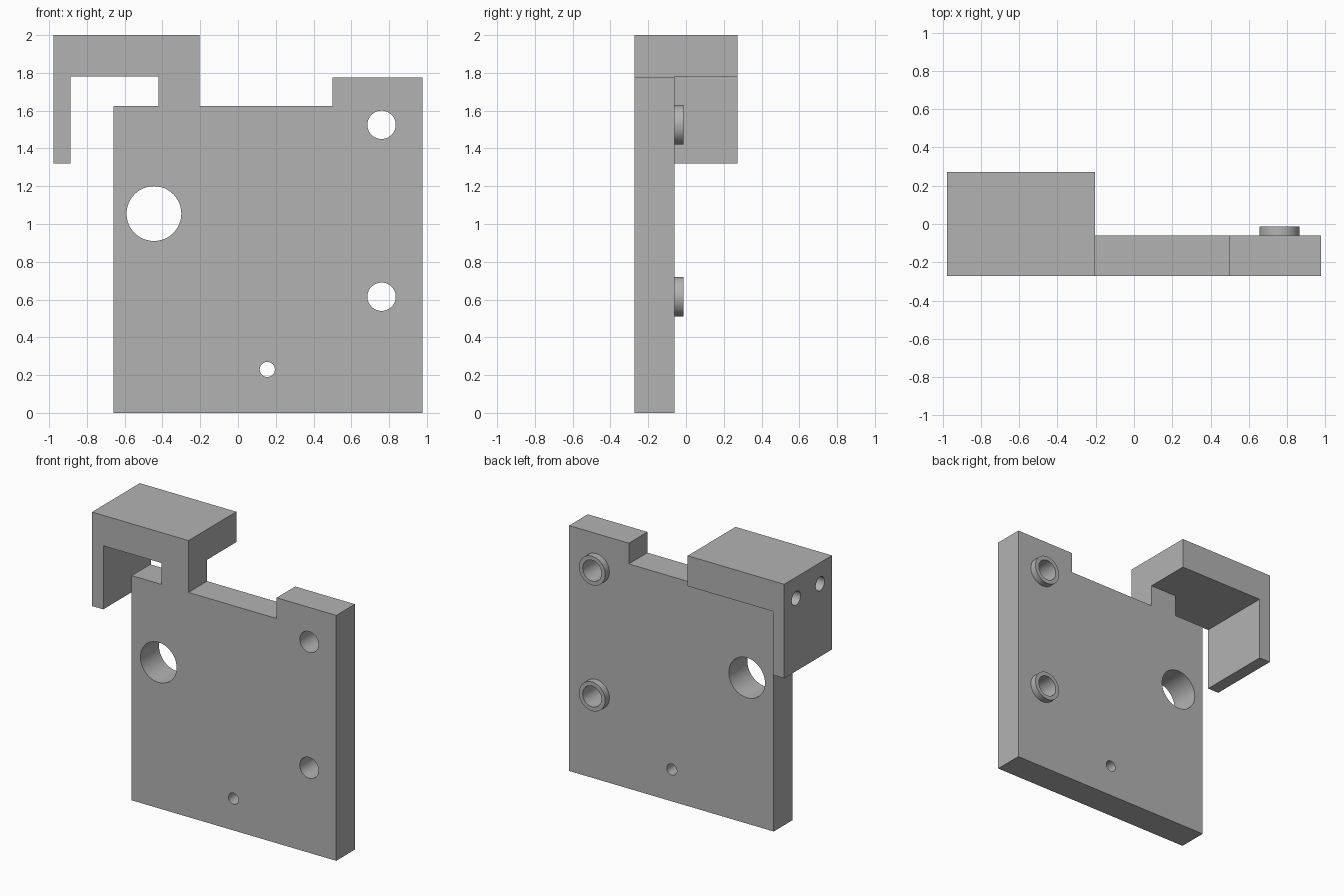
import bpy
import bmesh
from math import pi
from mathutils import Matrix, Vector

if "Cube" in bpy.data.objects:
    bpy.data.objects.remove(bpy.data.objects["Cube"], do_unlink=True)

FRONT, PLATE_BACK, HOOK_BACK = -0.273, -0.06, 0.273
LEFT, RIGHT = 0.977, -0.977

grey = bpy.data.materials.new("plain grey")
grey.use_nodes = True
grey.diffuse_color = (0.45, 0.45, 0.45, 1)
grey.node_tree.nodes["Principled BSDF"].inputs["Base Color"].default_value = (0.45, 0.45, 0.45, 1)


def add_object(name, bm):
    bmesh.ops.recalc_face_normals(bm, faces=bm.faces)
    mesh = bpy.data.meshes.new(name)
    bm.to_mesh(mesh)
    bm.free()
    mesh.materials.append(grey)
    obj = bpy.data.objects.new(name, mesh)
    bpy.context.collection.objects.link(obj)
    return obj


def extrude_profile(name, points, y0, y1):
    """Extrude an x-z outline from y0 to y1."""
    bm = bmesh.new()
    face = bm.faces.new([bm.verts.new((x, y0, z)) for x, z in points])
    grown = bmesh.ops.extrude_face_region(bm, geom=[face])["geom"]
    verts = [v for v in grown if isinstance(v, bmesh.types.BMVert)]
    bmesh.ops.translate(bm, verts=verts, vec=(0, y1 - y0, 0))
    return add_object(name, bm)


def cylinder(name, radius, start, end):
    """Round bar between two points."""
    start, end = Vector(start), Vector(end)
    axis = end - start
    turn = axis.to_track_quat('Z', 'Y').to_matrix().to_4x4()
    bm = bmesh.new()
    bmesh.ops.create_cone(bm, cap_ends=True, segments=48, radius1=radius, radius2=radius,
                          depth=axis.length,
                          matrix=Matrix.Translation((start + end) / 2) @ turn)
    return add_object(name, bm)


def combine(target, tool, operation):
    """Apply a boolean and remove the tool object."""
    mod = target.modifiers.new(operation, 'BOOLEAN')
    mod.operation, mod.solver, mod.object = operation, 'EXACT', tool
    bpy.context.view_layer.objects.active = target
    bpy.ops.object.modifier_apply(modifier=mod.name)
    bpy.data.objects.remove(tool, do_unlink=True)


# Plate with raised corner tab and neck
bracket = extrude_profile("mounting_plate", [
    (-0.66, 0), (LEFT, 0), (LEFT, 1.775), (0.5, 1.775), (0.5, 1.625),
    (-0.205, 1.625), (-0.205, 1.9), (-0.42, 1.9), (-0.42, 1.625), (-0.66, 1.625)],
    FRONT, PLATE_BACK)

# Deep overhanging hook
hook = extrude_profile("hook", [
    (RIGHT, 1.32), (-0.887, 1.32), (-0.887, 1.78), (-0.205, 1.78),
    (-0.205, 2), (RIGHT, 2)], FRONT, HOOK_BACK)
combine(bracket, hook, 'UNION')

# Raised collars on the back
for z in (0.615, 1.525):
    collar = cylinder("collar", 0.105, (0.76, -0.15, z), (0.76, -0.012, z))
    combine(bracket, collar, 'UNION')

# Through holes, front to back
for x, z, radius in [(0.76, 1.525, 0.075), (0.76, 0.615, 0.075),
                     (-0.445, 1.055, 0.145), (0.155, 0.23, 0.04)]:
    drill = cylinder("drill", radius, (x, -0.5, z), (x, 0.1, z))
    combine(bracket, drill, 'DIFFERENCE')

# Blind holes in the hook's outer side
for y in (-0.137, 0.137):
    drill = cylinder("drill", 0.05, (RIGHT - 0.1, y, 1.847), (RIGHT + 0.4, y, 1.847))
    combine(bracket, drill, 'DIFFERENCE')

# Smooth the round walls, keep corners sharp
bpy.ops.object.select_all(action='DESELECT')
bracket.select_set(True)
bpy.context.view_layer.objects.active = bracket
bpy.ops.object.shade_smooth_by_angle(angle=pi / 6)
